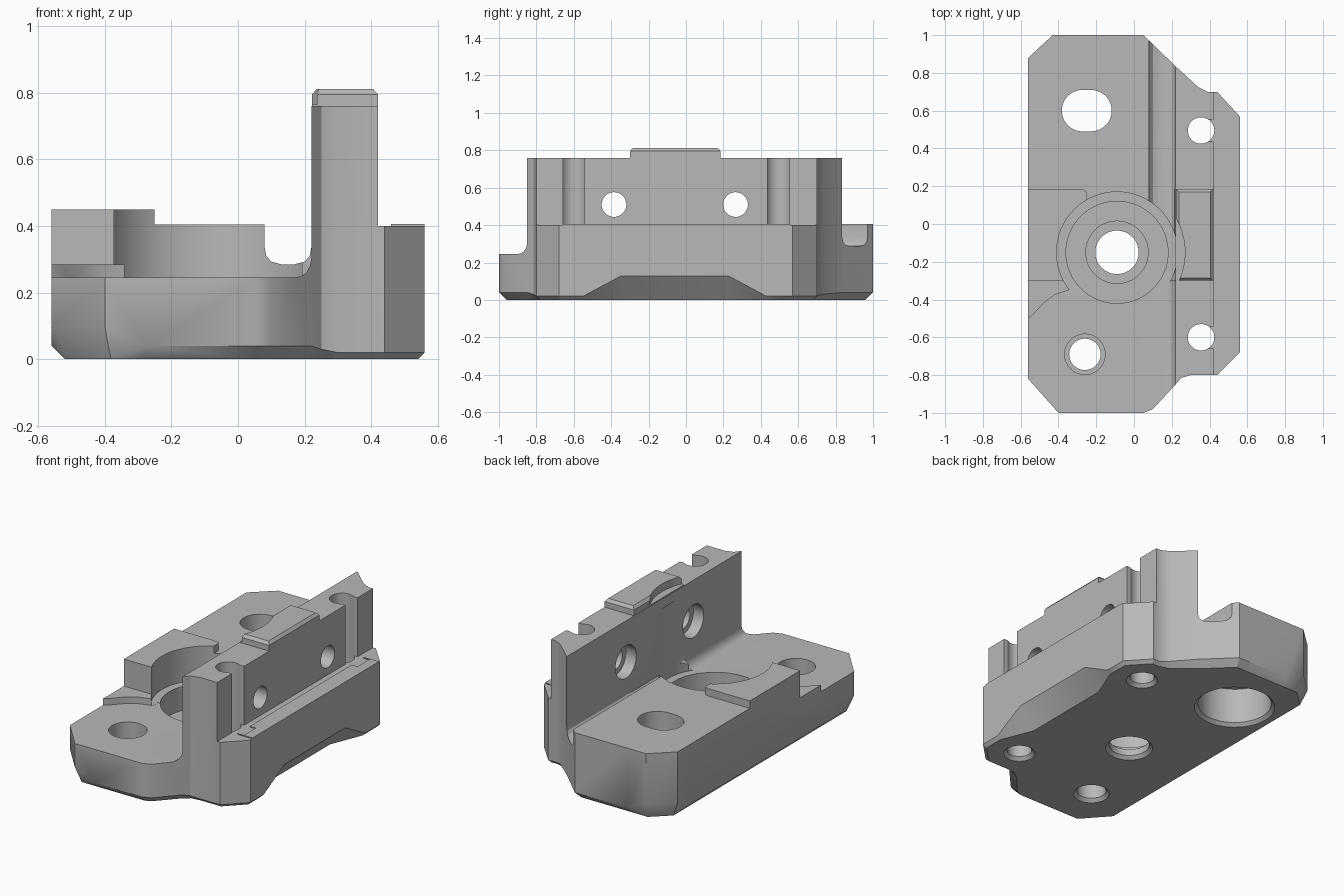
import bpy, bmesh, math
from mathutils import Vector, Matrix

cube = bpy.data.objects.get("Cube")
if cube:
    bpy.data.objects.remove(cube, do_unlink=True)

grey = bpy.data.materials.new("plain grey")
grey.use_nodes = True
colour = (0.48, 0.48, 0.48, 1)
grey.diffuse_color = colour
grey.node_tree.nodes["Principled BSDF"].inputs["Base Color"].default_value = colour


def make_object(name, bm):
    bmesh.ops.recalc_face_normals(bm, faces=bm.faces)
    mesh = bpy.data.meshes.new(name)
    bm.to_mesh(mesh)
    bm.free()
    mesh.materials.append(grey)
    obj = bpy.data.objects.new(name, mesh)
    bpy.context.collection.objects.link(obj)
    return obj


def loft(name, loops):
    """Closed solid through matching loops of points."""
    bm = bmesh.new()
    rings = [[bm.verts.new(p) for p in loop] for loop in loops]
    n = len(rings[0])
    sides = []
    for low, high in zip(rings, rings[1:]):
        for i in range(n):
            j = (i + 1) % n
            sides.append(bm.faces.new((low[i], low[j], high[j], high[i])))
    bm.faces.new(rings[0][::-1])
    bm.faces.new(rings[-1])
    bmesh.ops.triangulate(bm, faces=sides[:n])
    return make_object(name, bm)


def inset(points, distances):
    """Mitred inward offset of an anticlockwise outline."""
    result = []
    pts = [Vector(p) for p in points]
    for i, p in enumerate(pts):
        a = (p - pts[i - 1]).normalized()
        b = (pts[(i + 1) % len(pts)] - p).normalized()
        na, nb = Vector((-a.y, a.x)), Vector((-b.y, b.x))
        result.append(p + (na + nb) * distances[i] / (1 + na.dot(nb)))
    return result


def prism(name, pts, z0, z1):
    return loft(name, [[(x, y, z) for x, y in pts] for z in (z0, z1)])


def along_y(name, profile, y0, y1):
    return loft(name, [[(x, y, z) for x, z in profile] for y in (y0, y1)])


def box(name, x0, x1, y0, y1, z0, z1):
    return prism(name, [(x0, y0), (x1, y0), (x1, y1), (x0, y1)], z0, z1)


def cylinder(x, y, r, z0, z1, r2=None):
    bm = bmesh.new()
    bmesh.ops.create_cone(bm, cap_ends=True, segments=64, radius1=r,
                          radius2=r if r2 is None else r2, depth=z1 - z0,
                          matrix=Matrix.Translation((x, y, (z0 + z1) / 2)))
    return make_object("hole_cutter", bm)


def combine(part, operation):
    mod = body.modifiers.new("combine", "BOOLEAN")
    mod.operation = operation
    mod.solver = "EXACT"
    mod.object = part
    bpy.context.view_layer.objects.active = body
    bpy.ops.object.modifier_apply(modifier=mod.name)
    bpy.data.objects.remove(part, do_unlink=True)


def cut(part):
    combine(part, "DIFFERENCE")


def add(part):
    combine(part, "UNION")


# Body outline, with the height of the bottom chamfer at each corner
outline = [
    (-.56, .76, .04), (-.56, -.7, .04), (-.56, -.82, .1), (-.4, -1, .1),
    (-.28, -1, .04), (.05, -1, .04), (.1, -.98, .04), (.22, -.85, .04),
    (.25, -.815, .03), (.3, -.8, .02), (.44, -.8, .02), (.56, -.68, .02),
    (.56, -.55, .02), (.56, -.35, .127), (.56, .23, .127), (.56, .43, .02),
    (.56, .57, .02), (.44, .7, .02), (.39, .7, .02), (.34, .725, .03),
    (.22, .835, .04), (.05, 1, .04), (-.3, 1, .04), (-.43, 1, .1),
    (-.56, .88, .1)]
plan = [(x, y) for x, y, h in outline]
foot = inset(plan, [.1 if h > .12 else min(h, .04) for x, y, h in outline])
body = loft("bracket_body", [
    [(p.x, p.y, 0) for p in foot],
    outline,
    [(x, y, .76) for x, y in plan]])

# Low front deck, rear deck with rounded groove, outer ledge
front = [(-.7, 1), (-.7, .245), (.17, .245), (.19, .249), (.205, .26),
         (.216, .28), (.22, .3), (.22, 1)]
cut(along_y("front_cutter", front, -1.2, -.3))
rear = [(-.7, 1), (-.7, .405), (.08, .405), (.08, .335), (.085, .31),
        (.1, .293), (.13, .285), (.17, .285), (.2, .293), (.215, .31),
        (.22, .335), (.22, 1)]
cut(along_y("rear_cutter", rear, -.303, 1.2))
cut(box("ledge_cutter", .42, .7, -1.2, 1.2, .4, 1))

# Raised pad, small curved step and ledge strip
add(prism("raised_pad", [(-.56, -.3), (-.25, -.3), (-.25, .16), (-.257, .178),
                         (-.275, .185), (-.56, .185)], .37, .45))
add(prism("curved_step", [(-.56, -.5), (-.53, -.475), (-.48, -.42), (-.42, -.375),
                          (-.33, -.345), (-.33, -.28), (-.56, -.28)], .2, .285))
add(box("ledge_strip", .46, .56, -.66, .56, .37, .406))

# Chamfered tab on top of the wall, scalloped by the bore
tab = [(.222, -.3), (.42, -.3), (.42, .185), (.222, .185)]
top = inset(tab, [.015] * 4)
add(loft("wall_tab", [[(x, y, .73) for x, y in tab], [(x, y, .795) for x, y in tab],
                      [(p.x, p.y, .812) for p in top]]))
bore = (-.09, -.15)
cut(cylinder(*bore, .36, .765, .9))

# Stepped central bore
for radius, floor in ((.32, .246), (.27, .1), (.165, .06), (.115, -.1)):
    cut(cylinder(*bore, radius, floor, .7))

# Front screw hole
screw = (-.26, -.69)
cut(cylinder(*screw, .107, .12, .5))
cut(cylinder(*screw, .083, -.1, .5))

# Oval rear hole with round pocket underneath
oval = []
for i in range(48):
    a = 2 * math.pi * (i + .5) / 48
    oval.append((-.25 + math.copysign(.022, math.cos(a)) + .11 * math.cos(a),
                 .6 + .11 * math.sin(a)))
cut(prism("oval_cutter", oval, -.1, .6))
cut(cylinder(-.25, .6, .21, -.1, .24))

# Vertical wall holes with open slots on the outer face
for y in (.495, -.6):
    cut(cylinder(.355, y, .07, -.1, 1))
    cut(box("slot_cutter", .36, .5, y - .058, y + .058, .4, 1))

# Chamfers around the holes underneath
for x, y, r in ((*bore, .115), (*screw, .083), (.355, .495, .07), (.355, -.6, .07),
                (-.25, .6, .21)):
    cut(cylinder(x, y, r + .03, -.01, .02, r))

# Counterbored cross holes through the wall
for y in (-.385, .265):
    for radius, x0, x1 in ((.066, .1, .6), (.1, .1, .29)):
        drill = cylinder(0, 0, radius, x0, x1)
        drill.data.transform(Matrix.Translation((0, y, .51))
                             @ Matrix.Rotation(math.pi / 2, 4, "Y"))
        cut(drill)

# Smooth round surfaces while keeping the edges crisp
for obj in bpy.context.selected_objects:
    obj.select_set(False)
body.select_set(True)
bpy.context.view_layer.objects.active = body
bpy.ops.object.shade_smooth_by_angle(angle=math.radians(30))
